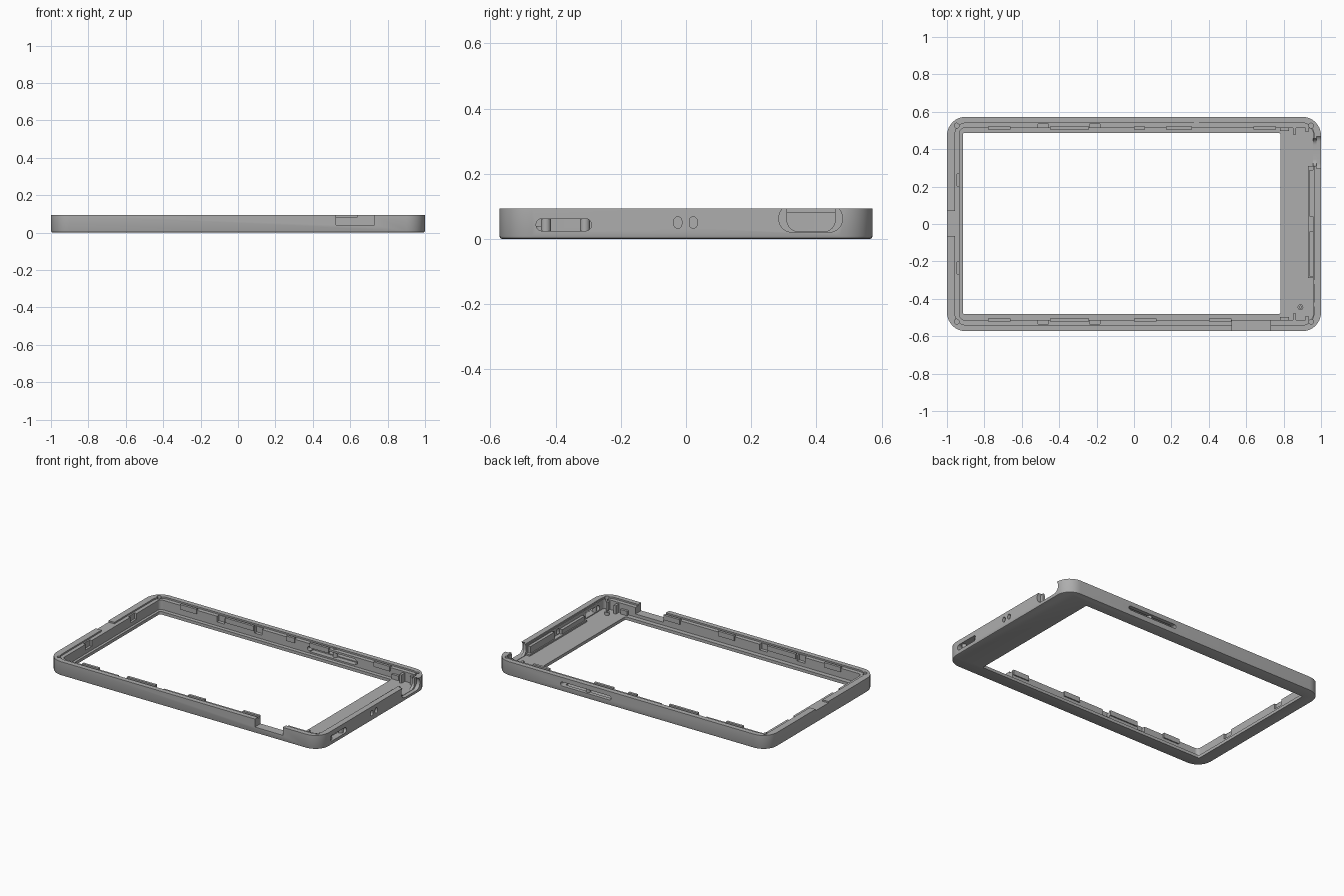
import bpy, bmesh, math

if "Cube" in bpy.data.objects:
    bpy.data.objects.remove(bpy.data.objects["Cube"], do_unlink=True)

grey = bpy.data.materials.new("plastic grey")
grey.use_nodes = True
COLOUR = (0.42, 0.42, 0.42, 1)
grey.diffuse_color = COLOUR
grey.node_tree.nodes["Principled BSDF"].inputs["Base Color"].default_value = COLOUR

H = 0.093        # height of the case
X, Y = 1.0, 0.573  # half sizes
FLOOR = 0.02


def ring(a0, a1, b0, b1, r, inset=0, steps=8):
    """Points of a rounded rectangle, counter-clockwise."""
    pts = []
    corners = [(a1 - r, b1 - r), (a0 + r, b1 - r), (a0 + r, b0 + r), (a1 - r, b0 + r)]
    for q, (ca, cb) in enumerate(corners):
        for k in range(steps + 1 if r else 1):
            t = (q + k / steps) * math.pi / 2
            pts.append((ca + (r - inset) * math.cos(t), cb + (r - inset) * math.sin(t)))
    return pts


def prism(name, axis, a, b, r, h, chamfer=0):
    """Rounded rectangle a by b, extruded along an axis over the range h."""
    place = {"X": lambda u, v, w: (w, u, v),
             "Y": lambda u, v, w: (u, w, v),
             "Z": lambda u, v, w: (u, v, w)}[axis]
    levels = [(h[0], 0), (h[1], 0)]
    if chamfer:
        levels = [(h[0], chamfer), (h[0] + chamfer * 0.3, chamfer * 0.3),
                  (h[0] + chamfer, 0), (h[1], 0)]
    bm = bmesh.new()
    rings = [[bm.verts.new(place(u, v, w)) for u, v in ring(*a, *b, r, inset)]
             for w, inset in levels]
    for low, high in zip(rings, rings[1:]):
        for i in range(len(low)):
            j = (i + 1) % len(low)
            bm.faces.new((low[i], low[j], high[j], high[i]))
    bm.faces.new(rings[0][::-1])
    bm.faces.new(rings[-1])
    bmesh.ops.recalc_face_normals(bm, faces=bm.faces)
    mesh = bpy.data.meshes.new(name)
    bm.to_mesh(mesh)
    bm.free()
    obj = bpy.data.objects.new(name, mesh)
    bpy.context.collection.objects.link(obj)
    mesh.materials.append(grey)
    return obj


def box(name, x, y, z):
    return prism(name, "Z", x, y, 0, z)


def cut(body, cutter):
    mod = body.modifiers.new("cut", "BOOLEAN")
    mod.operation, mod.solver, mod.object = "DIFFERENCE", "EXACT", cutter
    bpy.context.view_layer.objects.active = body
    bpy.ops.object.modifier_apply(modifier=mod.name)
    bpy.data.objects.remove(cutter, do_unlink=True)


# Frame: outer body, stepped rim, cavity and screen opening
frame = prism("case_frame", "Z", (-X, X), (-Y, Y), 0.1, (0, H), chamfer=0.009)
cut(frame, prism("rim_step", "Z", (-0.957, 0.962), (-0.54, 0.54), 0.06, (0.083, 0.2)))
cut(frame, prism("cavity", "Z", (-0.932, 0.957), (-0.513, 0.513), 0.025, (FLOOR, 0.2)))
cut(frame, prism("screen_opening", "Z", (-0.915, 0.783), (-0.482, 0.487), 0.01, (-0.1, 0.2)))

# Front notch with a lower shelf and flared inner sides
cut(frame, box("front_notch", (0.525, 0.73), (-0.7, -0.49), (0.04, 0.2)))

# Right side: slot, two small holes and the large open port
cut(frame, prism("side_slot", "X", (-0.46, -0.29), (0.025, 0.062), 0.018, (0.9, 1.1)))
for y in (-0.025, 0.022):
    cut(frame, prism("side_hole", "X", (y - 0.012, y + 0.012), (0.033, 0.068), 0.0118, (0.9, 1.1)))
cut(frame, prism("port_recess", "X", (0.285, 0.48), (0.021, 0.105), 0.04, (0.975, 1.1)))
cut(frame, prism("port_opening", "X", (0.31, 0.458), (0.023, 0.2), 0.035, (0.9, 1.1)))

# Back wall: long button slot, with a clearance pocket inside
cut(frame, prism("button_slot", "Y", (0.15, 0.52), (0.036, 0.063), 0.013, (0.45, 0.7)))
cut(frame, box("button_pocket", (0.17, 0.5), (0.5, 0.547), (0.03, 0.07)))

# Left wall: shallow recess in the rim
cut(frame, box("left_rim_recess", (-1.1, -0.948), (-0.065, 0.07), (0.083, 0.2)))

# Clip pockets in the inner walls
for y in (-0.235, 0.235):
    cut(frame, box("clip_pocket", (-0.947, -0.9), (y - 0.033, y + 0.033), (0.045, 0.2)))
for side in (-1, 1):
    for x in (-0.485, -0.21):
        y = sorted((side * 0.5, side * 0.535))
        cut(frame, box("clip_pocket", (x - 0.028, x + 0.028), y, (0.045, 0.2)))

# Corner screw holes
for x in (-0.948, 0.947):
    for y in (-0.522, 0.526):
        cut(frame, prism("screw_hole", "Z", (x - 0.013, x + 0.013), (y - 0.013, y + 0.013),
                         0.0129, (0.05, 0.2)))

# Lip tabs standing on the inner walls
tabs = {-1: [(-0.78, -0.66), (-0.45, -0.24), (0.0, 0.12), (0.4, 0.52)],
        1: [(-0.78, -0.66), (-0.45, -0.24), (0.0, 0.06), (0.17, 0.31), (0.64, 0.76)]}
for side, spans in tabs.items():
    for i, span in enumerate(spans):
        y = sorted((side * 0.505, side * 0.522))
        box("back_tab" if side > 0 else "front_tab", span, y, (0.06, H))

# Button divider on the back wall
prism("button_pin", "Z", (0.32, 0.35), (0.53, 0.56), 0.0149, (0.03, 0.086))

# Right inner rail, with end ribs and small posts
box("right_rail", (0.938, 0.957), (-0.28, -0.04), (FLOOR, 0.06))
box("right_rail", (0.938, 0.957), (0.04, 0.29), (FLOOR, 0.075))
box("rail_base", (0.93, 0.957), (-0.29, 0.31), (0.015, 0.03))
for y in (-0.43, -0.31):
    prism("slot_post", "Z", (0.957, 0.987), (y - 0.015, y + 0.015), 0.0149, (0.02, 0.09))
post = prism("floor_post", "Z", (0.875, 0.905), (-0.46, -0.43), 0.0149, (0.015, 0.04))
cut(post, prism("post_hole", "Z", (0.884, 0.896), (-0.451, -0.439), 0.0059, (0.025, 0.1)))

# Corner brackets at the right end
for side in (-1, 1):
    for x, depth in ((0.858, 0.035), (0.925, 0.02)):
        y = sorted((side * (0.513 - depth), side * 0.52))
        box("corner_bracket", (x - 0.008, x + 0.008), y, (0.015, 0.075))
    y = sorted((side * 0.497, side * 0.52))
    box("corner_block", (0.78, 0.83), y, (0.015, 0.05))

# Smooth the round parts, keep hard edges
for obj in bpy.context.collection.objects:
    obj.select_set(obj.type == "MESH")
bpy.context.view_layer.objects.active = frame
bpy.ops.object.shade_smooth_by_angle(angle=math.radians(30))
